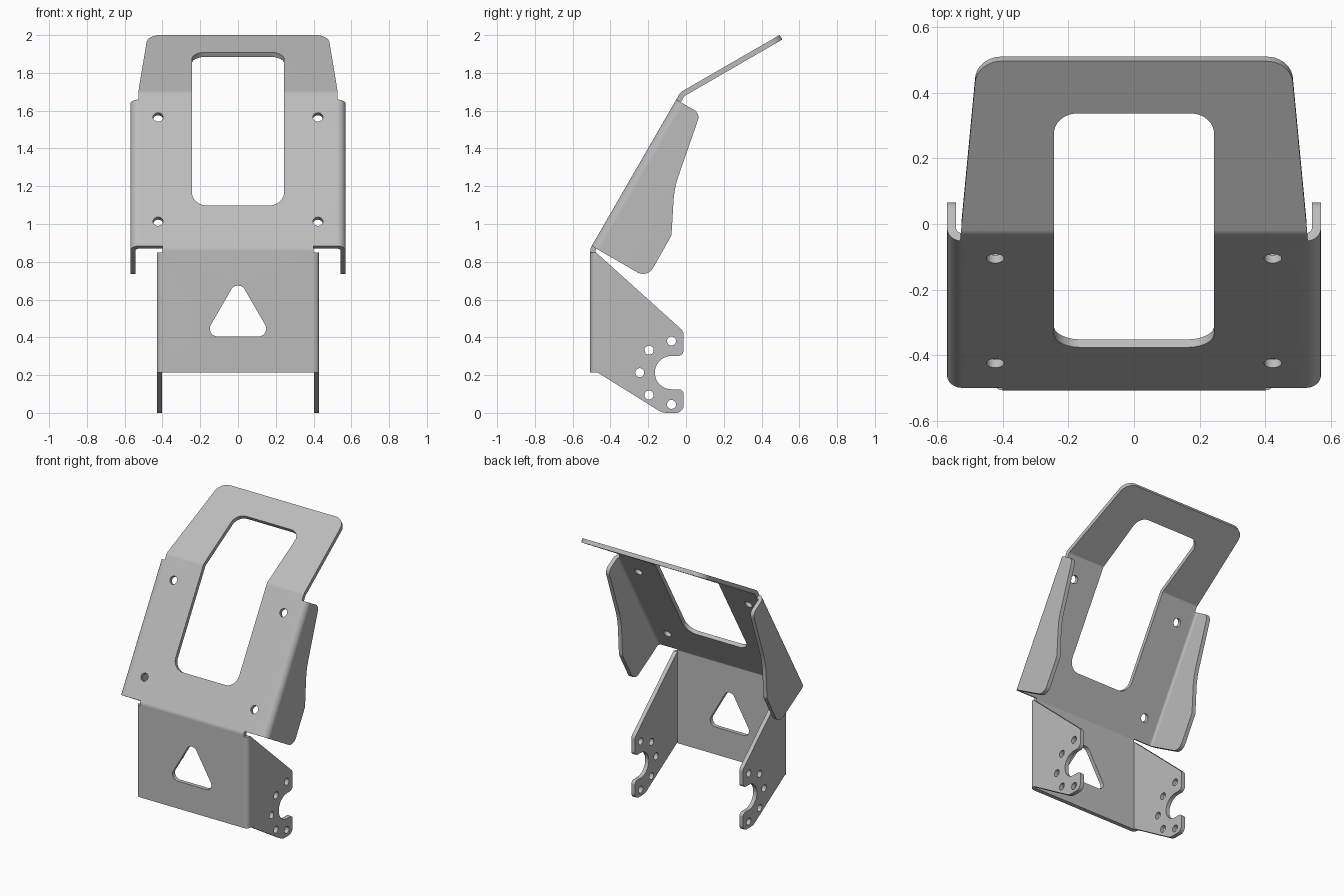
import bpy
import bmesh
from math import pi, sin, cos, tan, radians
from mathutils import Vector

if "Cube" in bpy.data.objects:
    bpy.data.objects.remove(bpy.data.objects["Cube"])

# The bracket is drawn as one flat sheet (u across, s up), then folded.
THICK = 0.028
ORIGIN_Y, ORIGIN_Z = -0.507, 0.87      # front corner of the lower bend
R_LEG, R_WING, R_BEND = 0.03, 0.045, 0.045
LEG_W, WING_W = 0.43, 0.57             # outer half widths after folding
LEAN = radians(30)
BEND_LOW = -R_BEND * tan(LEAN / 2)
BEND_HIGH = 0.955 + BEND_LOW
SHRINK = 2 - pi / 2                    # sharp corner length minus arc length


def rounded(corners, steps=8):
    """Closed outline with a fillet at every corner given as (u, s, radius)."""
    out = []
    for i, (x, y, r) in enumerate(corners):
        p = Vector((x, y))
        if r == 0:
            out.append(p)
            continue
        d1 = (Vector(corners[i - 1][:2]) - p).normalized()
        d2 = (Vector(corners[(i + 1) % len(corners)][:2]) - p).normalized()
        half = d1.angle(d2) / 2
        centre = p + (d1 + d2).normalized() * r / sin(half)
        a = p + d1 * r / tan(half) - centre
        b = p + d2 * r / tan(half) - centre
        for k in range(steps + 1):
            out.append(centre + a.lerp(b, k / steps).normalized() * r)
    return out


def circle(u, s, r, n=20):
    return [Vector((u + r * cos(2 * pi * k / n), s + r * sin(2 * pi * k / n)))
            for k in range(n)]


def leg(y, z, r=0):
    """Leg point from side position to flat sheet position."""
    return (LEG_W - SHRINK * R_LEG + y - ORIGIN_Y, z - ORIGIN_Z, r)


def wing(n, s, r=0):
    """Wing point from depth behind the panel to flat sheet position."""
    return (WING_W - SHRINK * R_WING + n, s, r)


def fold(q, d, radius, angle):
    """Bend backwards: q is distance past the fold start, d is depth."""
    if q <= 0:
        return q, d
    a = min(q / radius, angle)
    rest = max(q - radius * angle, 0)
    return ((radius - d) * sin(a) + rest * cos(a),
            radius - (radius - d) * cos(a) + rest * sin(a))


# Right half of the outline, from the bottom to the top
half = [
    leg(-0.47, 0.215),
    leg(-0.125, 0.0, 0.09), leg(-0.013, 0.0, 0.04),
    leg(-0.013, 0.125, 0.025), leg(-0.165, 0.125, 0.087),
    leg(-0.165, 0.301, 0.087), leg(-0.013, 0.301, 0.03),
    leg(-0.013, 0.432, 0.04), leg(-0.477, 0.85),
    (0.4, -0.02, 0), (0.4, 0.015, 0),
    wing(0.34, 0.015, 0.06), wing(0.338, 0.274, 0.05),
    wing(0.225, 0.5, 0.5), wing(0.147, 0.91, 0.045),
    (0.528, 0.91, 0), (0.528, 0.955, 0), (0.478, 1.561, 0.08),
]
outline = rounded(half + [(-u, s, r) for u, s, r in reversed(half)])

# Openings: tall window, triangle, panel holes and leg bolt holes
loops = [outline]
loops.append(rounded([(-0.244, 0.262, 0.08), (0.244, 0.262, 0.08),
                      (0.244, 1.377, 0.07), (-0.244, 1.377, 0.07)]))
loops.append(rounded([(-0.179, -0.465, 0.04), (0.179, -0.465, 0.04),
                      (0, -0.155, 0.04)]))
for side in (-1, 1):
    for s in (0.165, 0.803):
        loops.append(circle(side * 0.423, s, 0.027))
    for k in range(5):
        a = pi / 2 + k * pi / 4
        u, s, _ = leg(-0.077 + 0.168 * cos(a), 0.213 + 0.168 * sin(a))
        loops.append(circle(side * u, s, 0.024))

# Fill the flat sheet
bm = bmesh.new()
for loop in loops:
    vs = [bm.verts.new((p.x, p.y, 0)) for p in loop]
    for i, v in enumerate(vs):
        bm.edges.new((vs[i - 1], v))
bmesh.ops.triangle_fill(bm, edges=bm.edges[:], use_beauty=True,
                        normal=(0, 0, 1))


# Cut the lines along which the sheet bends
def cut(co, normal):
    bmesh.ops.bisect_plane(bm, geom=bm.verts[:] + bm.edges[:] + bm.faces[:],
                           dist=1e-5, plane_co=co, plane_no=normal)


for start, radius in ((LEG_W - R_LEG, R_LEG), (WING_W - R_WING, R_WING)):
    for k in range(7):
        u = start + radius * pi / 2 * k / 6
        cut((u, 0, 0), (1, 0, 0))
        cut((-u, 0, 0), (1, 0, 0))
for start in (BEND_LOW, BEND_HIGH):
    for k in range(5):
        cut((0, start + R_BEND * LEAN * k / 4, 0), (0, 1, 0))

# Thicken, then fold the sides and lean the panels
res = bmesh.ops.extrude_face_region(bm, geom=bm.faces[:], use_keep_orig=True)
for item in res["geom"]:
    if isinstance(item, bmesh.types.BMVert):
        item.co.z = THICK
for v in bm.verts:
    u, s, d = v.co
    sign = 1 if u >= 0 else -1
    width, radius = (LEG_W, R_LEG) if s < 0 else (WING_W, R_WING)
    start = width - radius
    q, d = fold(abs(u) - start, d, radius, pi / 2)
    x = sign * (start + q)
    for bend in (BEND_HIGH, BEND_LOW):
        q, d = fold(s - bend, d, R_BEND, LEAN)
        s = bend + q
    v.co = (x, ORIGIN_Y + d, ORIGIN_Z + s)
bmesh.ops.recalc_face_normals(bm, faces=bm.faces[:])

mesh = bpy.data.meshes.new("folded_bracket")
bm.to_mesh(mesh)
bm.free()
bracket = bpy.data.objects.new("folded_bracket", mesh)
bpy.context.collection.objects.link(bracket)

# Plain grey metal
grey = bpy.data.materials.new("grey_metal")
grey.use_nodes = True
colour = (0.5, 0.5, 0.5, 1)
grey.diffuse_color = colour
grey.node_tree.nodes["Principled BSDF"].inputs["Base Color"].default_value = colour
mesh.materials.append(grey)

# Smooth bends with crisp cut edges
bpy.ops.object.select_all(action="DESELECT")
bracket.select_set(True)
bpy.context.view_layer.objects.active = bracket
bpy.ops.object.shade_smooth_by_angle(angle=radians(30))
weighted = bracket.modifiers.new("even_shading", "WEIGHTED_NORMAL")
weighted.keep_sharp = True
